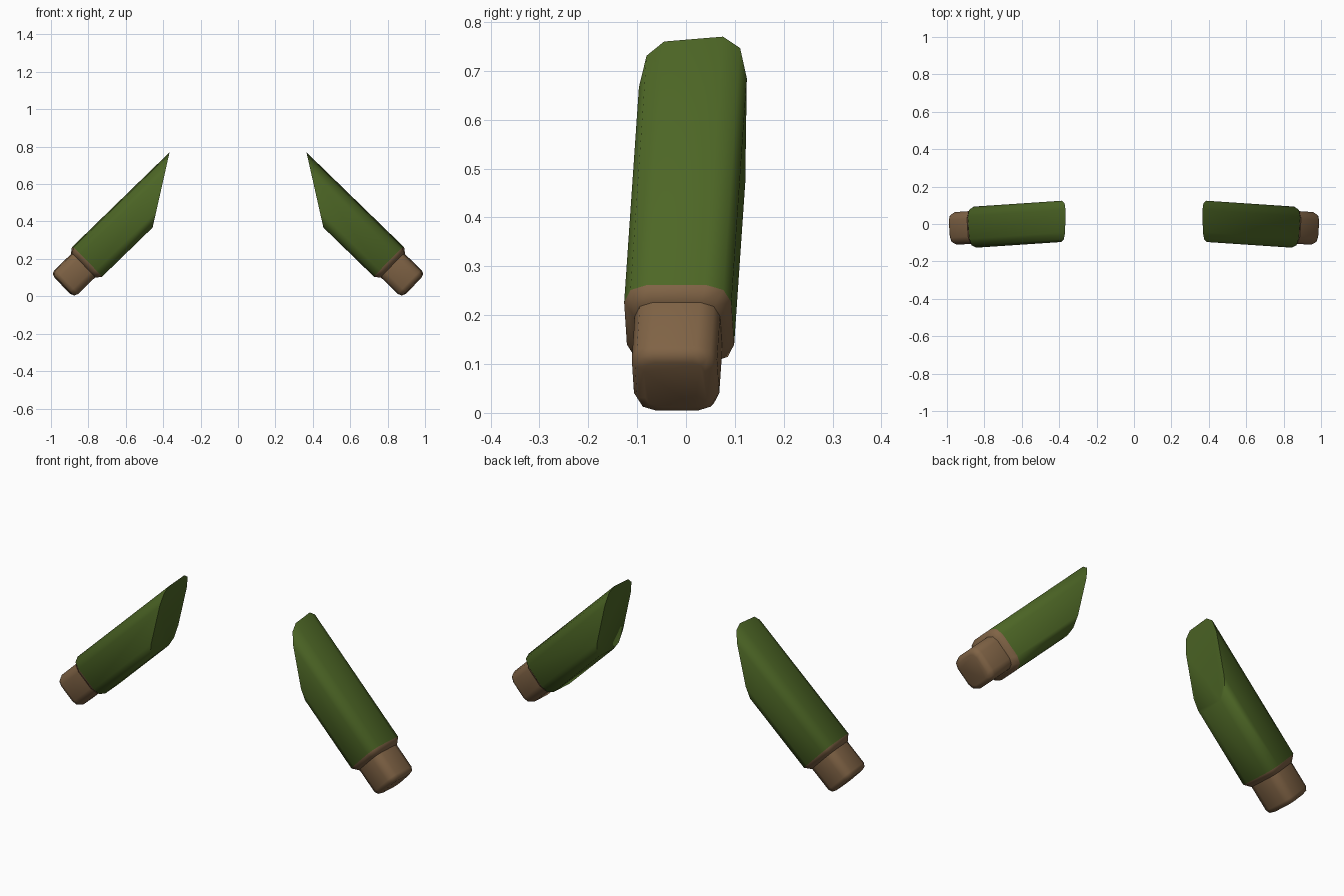
import bpy, bmesh
from math import sin, cos, pi, radians
from mathutils import Vector

if "Cube" in bpy.data.objects:
    bpy.data.objects.remove(bpy.data.objects["Cube"])

def material(name, rgb):
    m = bpy.data.materials.new(name)
    m.diffuse_color = (*rgb, 1)
    m.use_nodes = True
    m.node_tree.nodes["Principled BSDF"].inputs["Base Color"].default_value = m.diffuse_color
    return m

green = material("sleeve_green", (0.075, 0.135, 0.019))
brown = material("skin_brown", (0.215, 0.125, 0.06))

# Arm frame: D runs up the arm, V is level across it, U points up and outward
D = Vector((-0.72, 0.048, 0.70)).normalized()
V = Vector((0.067, 1, 0)).normalized()
U = D.cross(V).normalized()
if U.z < 0:
    U = -U
CUFF = Vector((0.808, -0.014, 0.183))
CUT_POINT, CUT_NORMAL = Vector((0.366, 0, 0.77)), Vector((0.40, 0, 0.09))

def section(size, radius, t):
    """Rounded square across the arm, at distance t up from the cuff."""
    pts, h = [], size / 2 - radius
    for k, (a, b) in enumerate(((1, 1), (-1, 1), (-1, -1), (1, -1))):
        for i in range(3):
            ang = (k + i / 2) * pi / 2
            pts.append(CUFF + D * t + U * (a * h + radius * cos(ang))
                       + V * (b * h + radius * sin(ang)))
    return pts

def loft(name, rings, mats, band_mats, side):
    """Skin the rings, cap both ends, and mirror for the left side."""
    bm = bmesh.new()
    loops = [[bm.verts.new((p.x * side, p.y, p.z)) for p in r] for r in rings]
    n = len(loops[0])
    for a, b, mi in zip(loops, loops[1:], band_mats):
        for i in range(n):
            j = (i + 1) % n
            bm.faces.new((a[i], a[j], b[j], b[i])).material_index = mi
    bm.faces.new(loops[0]).material_index = band_mats[0]
    bm.faces.new(loops[-1]).material_index = band_mats[-1]
    bmesh.ops.recalc_face_normals(bm, faces=bm.faces)
    me = bpy.data.meshes.new(name)
    bm.to_mesh(me)
    bm.free()
    for m in mats:
        me.materials.append(m)
    ob = bpy.data.objects.new(name, me)
    bpy.context.collection.objects.link(ob)
    bpy.ops.object.select_all(action='DESELECT')
    ob.select_set(True)
    bpy.context.view_layer.objects.active = ob
    bpy.ops.object.shade_smooth_by_angle(angle=radians(50))

for label, side in (("right", 1), ("left", -1)):
    # Sleeve: brown tapered cuff lip, green tube, slanted shoulder cut
    cuff = section(0.22, 0.05, 0)
    cut = [p + D * (CUT_NORMAL.dot(CUT_POINT - p) / CUT_NORMAL.dot(D)) for p in cuff]
    loft(label + "_sleeve", [section(0.178, 0.04, -0.028), cuff, cut],
         [green, brown], [1, 0], side)
    # Hand: blunt rounded block
    loft(label + "_hand", [section(0.175, 0.04, 0.0), section(0.175, 0.04, -0.155),
                           section(0.160, 0.036, -0.173), section(0.125, 0.025, -0.18)],
         [brown], [0, 0, 0], side)
